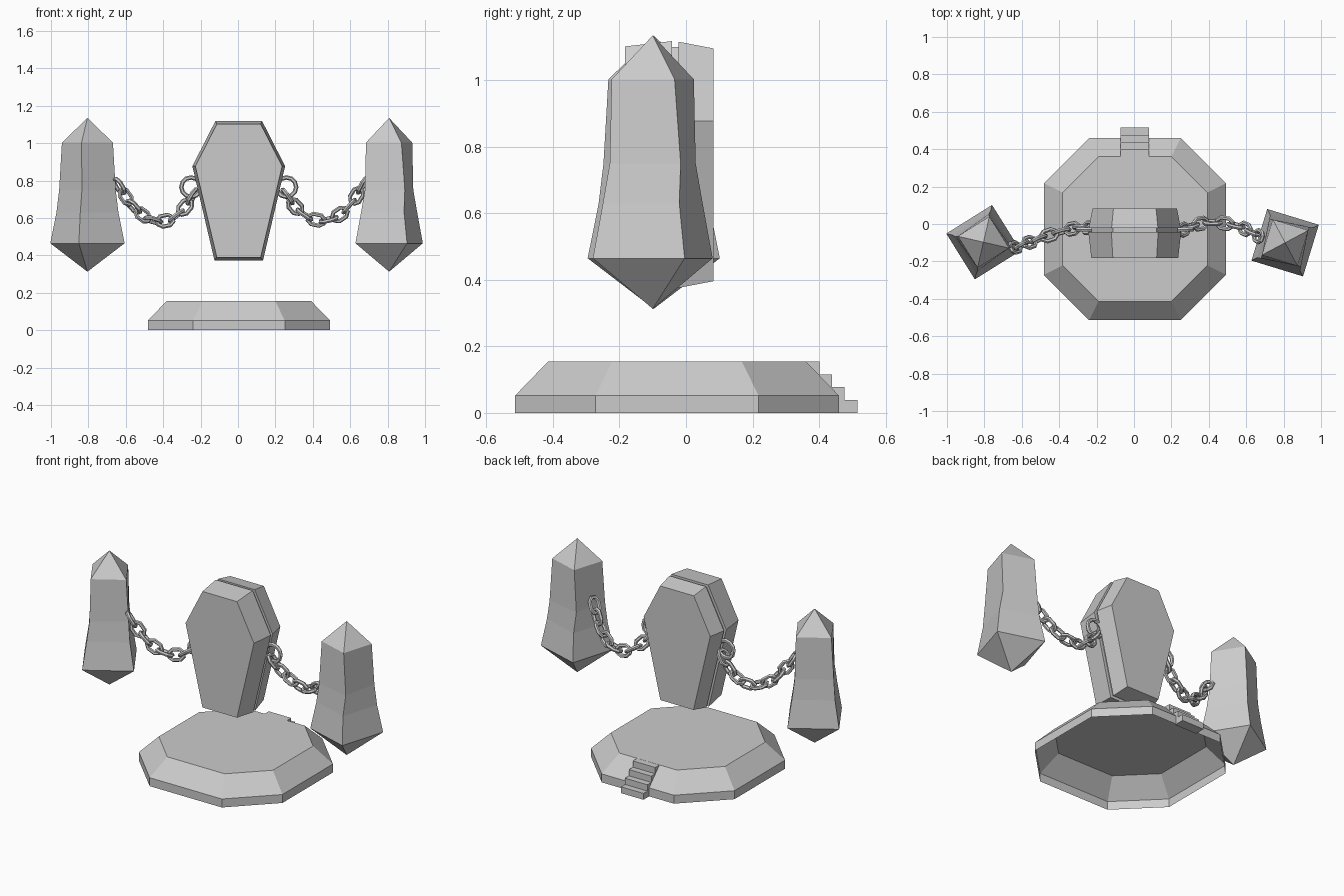
import bpy, bmesh
from math import sin, cos, pi, radians
from mathutils import Vector, Matrix
from mathutils.geometry import interpolate_bezier

if "Cube" in bpy.data.objects:
    bpy.data.objects.remove(bpy.data.objects["Cube"])


def finish(name, bm):
    bmesh.ops.recalc_face_normals(bm, faces=bm.faces)
    me = bpy.data.meshes.new(name)
    bm.to_mesh(me)
    bm.free()
    ob = bpy.data.objects.new(name, me)
    bpy.context.collection.objects.link(ob)
    return ob


def loft(name, rings, cap_start=True, cap_end=True):
    """Skin a list of point rings; a ring of one point makes a tip."""
    bm = bmesh.new()
    vs = [[bm.verts.new(p) for p in r] for r in rings]
    for a, b in zip(vs, vs[1:]):
        n = max(len(a), len(b))
        for i in range(n):
            j = (i + 1) % n
            if len(a) == 1:
                bm.faces.new((a[0], b[i], b[j]))
            elif len(b) == 1:
                bm.faces.new((a[i], a[j], b[0]))
            else:
                bm.faces.new((a[i], a[j], b[j], b[i]))
    if cap_start and len(vs[0]) > 2:
        bm.faces.new(vs[0])
    if cap_end and len(vs[-1]) > 2:
        bm.faces.new(vs[-1])
    return finish(name, bm)


def tube_loop(name, path, wire, sides, matrix):
    """Closed tube round a flat loop lying in the local xy plane."""
    bm = bmesh.new()
    n = len(path)
    rings = []
    for i, p in enumerate(path):
        t = (path[(i + 1) % n] - path[i - 1]).normalized()
        out = Vector((t.y, -t.x, 0))
        rings.append([bm.verts.new(matrix @ (p + wire * (out * cos(a) + Vector((0, 0, sin(a))))))
                      for a in (2 * pi * k / sides for k in range(sides))])
    for i in range(n):
        a, b = rings[i], rings[(i + 1) % n]
        for k in range(sides):
            m = (k + 1) % sides
            bm.faces.new((a[k], a[m], b[m], b[k]))
    return finish(name, bm)


# platform: chamfered octagon, open underneath
def octagon(s, z):
    a, b = 0.487 * s, 0.245 * s
    pts = [(b, a), (-b, a), (-a, b), (-a, -b), (-b, -a), (b, -a), (a, -b), (a, b)]
    return [(0.005 + x, -0.027 + y, z) for x, y in pts]


loft("platform", [octagon(1, 0), octagon(1, 0.052), octagon(0.795, 0.155)], cap_start=False)

# stairs at the back
for k in range(4):
    z0, y1 = 0.0385 * k, 0.515 - 0.038 * k
    y0 = y1 - 0.065
    base = [(-0.072, y0), (0.08, y0), (0.08, y1), (-0.072, y1)]
    loft("step", [[(x, y, z) for x, y in base] for z in (z0, z0 + 0.039)])


# coffin: lid, body and the recessed seam between them
def hexagon(y, inset):
    k = inset
    pts = [(-0.125 + k * 0.5, 1.118 - k), (0.125 - k * 0.5, 1.118 - k), (0.248 - k, 0.877),
           (0.13 - k * 0.8, 0.374 + k), (-0.13 + k * 0.8, 0.374 + k), (-0.248 + k, 0.877)]
    return [(0.004 + x, y, z) for x, z in pts]


loft("coffin_lid", [hexagon(-0.183, 0.016), hexagon(-0.042, 0)])
loft("coffin_seam", [hexagon(-0.05, 0.018), hexagon(-0.01, 0.018)])
loft("coffin_body", [hexagon(-0.022, 0.002), hexagon(0.082, 0.022)])


# floating pillars: square section, flared and slightly twisted
def pillar(name, cx, cy, angle, twist):
    def ring(z, r, t):
        return [(cx + r * cos(radians(angle + t + 90 * i)),
                 cy + r * sin(radians(angle + t + 90 * i)), z) for i in range(4)]
    loft(name, [[(cx, cy, 0.313)], ring(0.465, 0.204, 0), ring(0.63, 0.17, 0),
                ring(0.75, 0.154, twist), ring(1.003, 0.14, 0), [(cx, cy, 1.135)]])


pillar("left_pillar", -0.805, -0.097, 77, 2)
pillar("right_pillar", 0.808, -0.1, 28, 5)

# anchor rings on the coffin sides
circle = [Vector((0.052 * cos(2 * pi * i / 12), 0.052 * sin(2 * pi * i / 12), 0)) for i in range(12)]
for s in (-1, 1):
    tube_loop("coffin_ring", circle, 0.012, 6,
              Matrix.Translation((0.004 + 0.255 * s, -0.03, 0.765)) @ Matrix.Rotation(pi / 2, 4, 'X'))

# chains: alternating links along a sagging curve
link = [Vector(p) for p in ((0.044, 0.012, 0), (0.022, 0.029, 0), (-0.022, 0.029, 0), (-0.044, 0.012, 0),
                            (-0.044, -0.012, 0), (-0.022, -0.029, 0), (0.022, -0.029, 0), (0.044, -0.012, 0))]


def chain(name, points, count):
    pts = interpolate_bezier(*[Vector(p) for p in points], 200)
    lengths = [0]
    for a, b in zip(pts, pts[1:]):
        lengths.append(lengths[-1] + (b - a).length)
    for i in range(count):
        want = lengths[-1] * i / (count - 1)
        j = min(range(200), key=lambda n: abs(lengths[n] - want))
        t = (pts[min(j + 8, 199)] - pts[max(j - 8, 0)]).normalized()
        side = t.cross(Vector((0, 0, 1))).normalized()
        frame = Matrix((t, side, t.cross(side))).transposed().to_4x4()
        turn = Matrix.Rotation(pi / 2 * (i % 2) + 0.25, 4, 'X')
        tube_loop(name, link, 0.0115, 6, Matrix.Translation(pts[j]) @ frame @ turn)


chain("left_chain_link", [(-0.245, -0.02, 0.715), (-0.35, -0.01, 0.53),
                          (-0.50, -0.08, 0.53), (-0.635, -0.125, 0.77)], 9)
chain("right_chain_link", [(0.265, -0.03, 0.715), (0.37, 0.03, 0.55),
                           (0.54, 0.02, 0.52), (0.665, -0.065, 0.775)], 9)
